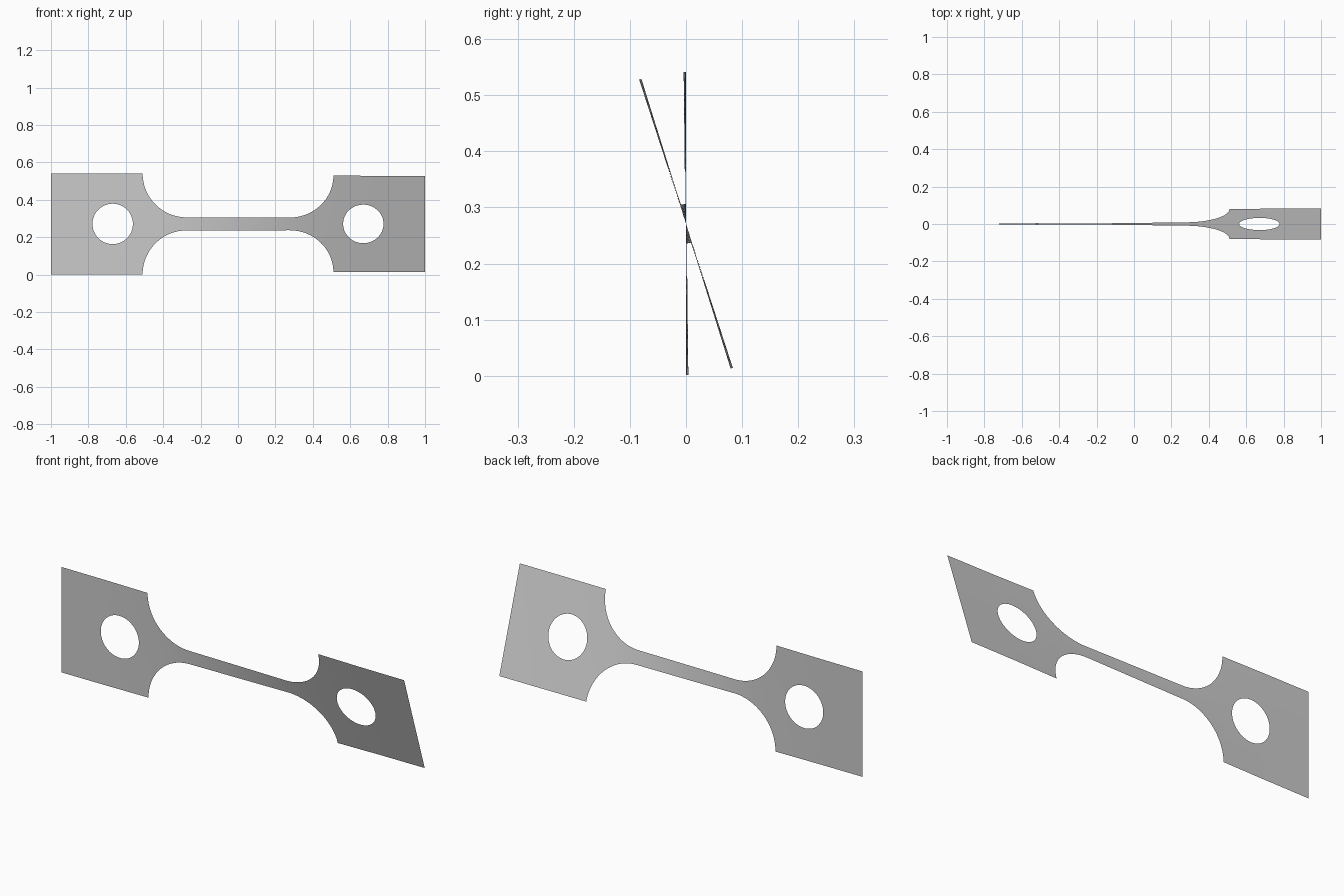
import bpy, bmesh, math

cube = bpy.data.objects.get("Cube")
if cube:
    bpy.data.objects.remove(cube, do_unlink=True)

HALF, NECK, PAD_X, FILLET = 0.27, 0.035, 0.51, 0.235
NECK_X = PAD_X - FILLET
HOLE_X, HOLE_R = 0.67, 0.108
SIDE = 24      # segments along each pad edge and across the neck
CENTRE_Z = 0.271


def half_height(x):
    """Half height of the strip: straight neck, then quarter-circle fillets."""
    u = min(max(abs(x) - NECK_X, 0), FILLET)
    return NECK + FILLET - math.sqrt(FILLET ** 2 - u ** 2)


def twist(x):
    """Twist angle along the strip, concentrated in the slender neck."""
    knots = [(0, 0), (NECK_X, 5.6), (0.4, 7.5), (PAD_X, 8.1), (0.75, 8.8), (1.001, 9)]
    a = abs(x)
    for (x0, t0), (x1, t1) in zip(knots, knots[1:]):
        if a <= x1:
            f = t0 + (t1 - t0) * (a - x0) / (x1 - x0)
            break
    return math.radians(9 + math.copysign(f, x))


def grid(bm, rows):
    """Skin a list of equally long point rows with quads."""
    verts = [[bm.verts.new((x, 0, z)) for x, z in row] for row in rows]
    for a, b in zip(verts, verts[1:]):
        for i in range(len(a) - 1):
            bm.faces.new((a[i], b[i], b[i + 1], a[i + 1]))


def pad(bm, s):
    """Rectangular end with a round hole, as rings from hole to edge."""
    corners = [(PAD_X, -HALF), (1, -HALF), (1, HALF), (PAD_X, HALF), (PAD_X, -HALF)]
    inner, outer = [], []
    for (x0, z0), (x1, z1) in zip(corners, corners[1:]):
        a0 = math.atan2(z0, x0 - HOLE_X)
        sweep = (math.atan2(z1, x1 - HOLE_X) - a0) % math.tau
        for i in range(SIDE):
            t = i / SIDE
            a = a0 + sweep * t
            inner.append((HOLE_X + HOLE_R * math.cos(a), HOLE_R * math.sin(a)))
            outer.append((x0 + (x1 - x0) * t, z0 + (z1 - z0) * t))
    inner.append(inner[0])
    outer.append(outer[0])
    grid(bm, [[(s * (p[0] + (q[0] - p[0]) * k / 6), p[1] + (q[1] - p[1]) * k / 6)
               for p, q in zip(inner, outer)] for k in range(7)])


bm = bmesh.new()

# Neck and fillets, with columns spaced evenly around each arc
arc = [NECK_X + FILLET * math.sin(math.pi / 2 * i / 24) for i in range(1, 25)]
columns = [-x for x in reversed(arc)]
columns += [NECK_X * (i / 16 - 1) for i in range(33)] + arc
grid(bm, [[(x, half_height(x) * (2 * j / SIDE - 1)) for j in range(SIDE + 1)]
          for x in columns])

# Two holed ends
for side in (-1, 1):
    pad(bm, side)
bmesh.ops.remove_doubles(bm, verts=bm.verts, dist=0.0002)

# Front-facing normals, then twist about the long axis
for f in bm.faces:
    f.normal_update()
    if f.normal.y > 0:
        f.normal_flip()
    f.smooth = True
for v in bm.verts:
    a, h = twist(v.co.x), v.co.z
    v.co.y = -h * math.sin(a)
    v.co.z = CENTRE_Z + h * math.cos(a)

mesh = bpy.data.meshes.new("twisted_test_strip")
bm.to_mesh(mesh)
bm.free()
strip = bpy.data.objects.new("twisted_test_strip", mesh)
bpy.context.collection.objects.link(strip)

# Plain grey metal colour
grey = bpy.data.materials.new("plain_grey")
grey.use_nodes = True
colour = (0.6, 0.6, 0.6, 1)
grey.diffuse_color = colour
grey.node_tree.nodes["Principled BSDF"].inputs["Base Color"].default_value = colour
mesh.materials.append(grey)
